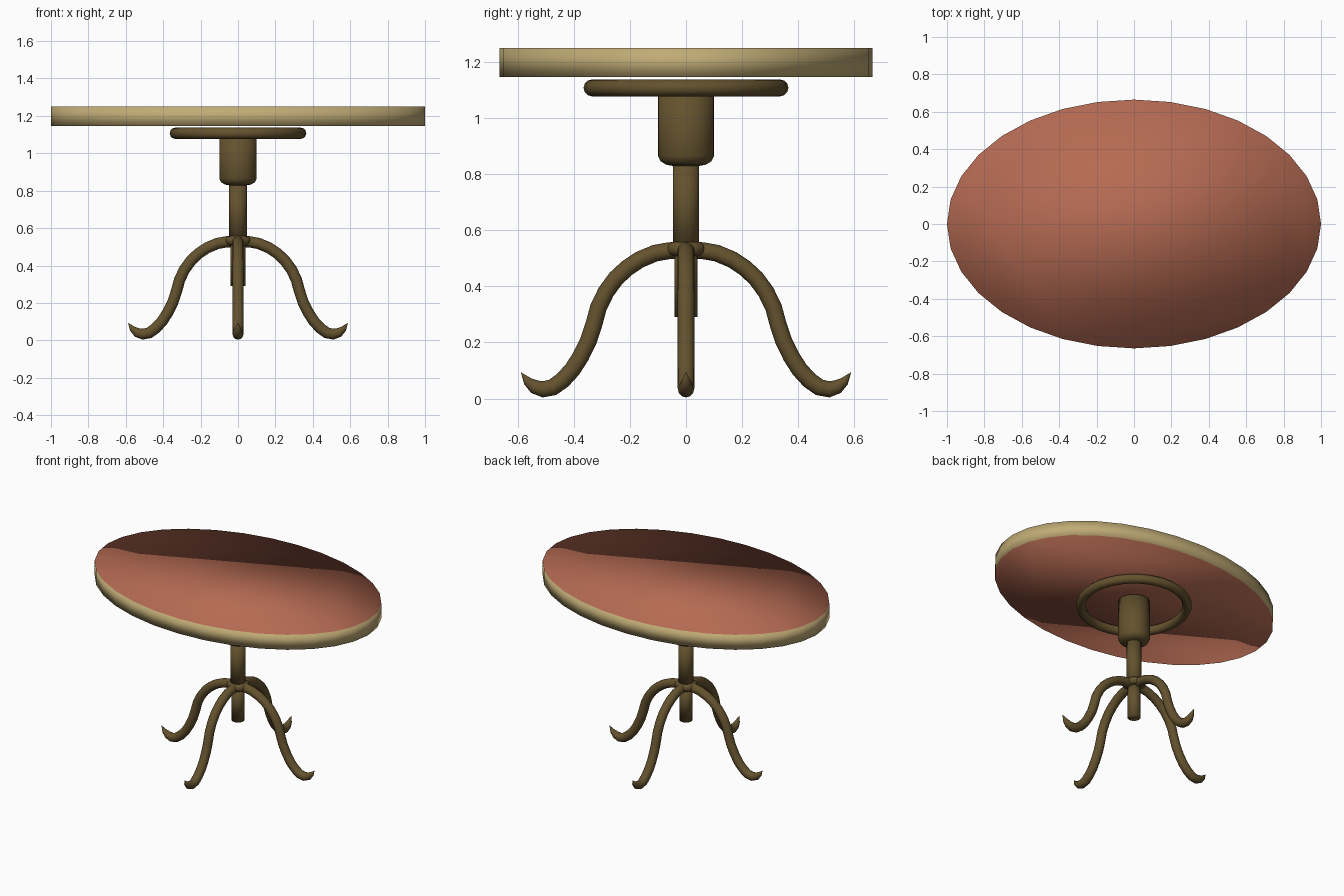
import bpy, bmesh, math
from mathutils import Vector

if "Cube" in bpy.data.objects:
    bpy.data.objects.remove(bpy.data.objects["Cube"])


def material(name, rgb):
    m = bpy.data.materials.new(name)
    m.diffuse_color = (*rgb, 1)
    m.use_nodes = True
    m.node_tree.nodes["Principled BSDF"].inputs["Base Color"].default_value = m.diffuse_color
    return m


BRONZE = material("dark bronze", (0.127, 0.084, 0.027))
TAN = material("tan edge", (0.53, 0.41, 0.18))
TERRACOTTA = material("terracotta top", (0.46, 0.145, 0.085))


def finish(bm, name, *mats):
    bmesh.ops.remove_doubles(bm, verts=bm.verts, dist=1e-5)
    bmesh.ops.recalc_face_normals(bm, faces=bm.faces)
    for f in bm.faces:
        f.smooth = True
    me = bpy.data.meshes.new(name)
    bm.to_mesh(me)
    bm.free()
    for m in mats:
        me.materials.append(m)
    ob = bpy.data.objects.new(name, me)
    bpy.context.collection.objects.link(ob)
    return ob


def skin(bm, rings, closed=False):
    """Join successive rings of points with quads, capping open ends."""
    loops = [[bm.verts.new(p) for p in r] for r in rings]
    n = len(loops[0])
    pairs = list(zip(loops, loops[1:])) + ([(loops[-1], loops[0])] if closed else [])
    for a, b in pairs:
        for i in range(n):
            j = (i + 1) % n
            bm.faces.new((a[i], a[j], b[j], b[i]))
    if not closed:
        bm.faces.new(loops[0])
        bm.faces.new(loops[-1])


def lathe(name, profile, mat, sides=32, closed=False):
    bm = bmesh.new()
    rings = [[(r * math.cos(2 * math.pi * i / sides), r * math.sin(2 * math.pi * i / sides), z)
              for i in range(sides)] for r, z in profile]
    skin(bm, rings, closed)
    return finish(bm, name, mat)


def ring(name, major, minor, z, mat, tube_sides=12):
    prof = [(major + minor * math.cos(2 * math.pi * k / tube_sides),
             z + minor * math.sin(2 * math.pi * k / tube_sides)) for k in range(tube_sides)]
    return lathe(name, prof, mat, closed=True)


# oval tabletop: terracotta faces, tan rim, smooth all over
bm = bmesh.new()
bmesh.ops.create_cone(bm, cap_ends=True, segments=32, radius1=1, radius2=1, depth=0.104)
for v in bm.verts:
    v.co.y *= 0.665
    v.co.z += 1.197
for f in bm.faces:
    f.material_index = 1 if len(f.verts) > 4 else 0
finish(bm, "tabletop", TAN, TERRACOTTA)

# support ring under the top, and the post
ring("support_ring", 0.335, 0.03, 1.107, BRONZE)
lathe("collar", [(0.04, 0.828), (0.07, 0.833), (0.09, 0.845), (0.1, 0.865), (0.1, 1.13)], BRONZE)
lathe("upper_post", [(0.047, 0.52), (0.047, 0.85)], BRONZE)
lathe("lower_post", [(0.041, 0.29), (0.041, 0.54)], BRONZE)
ring("leg_joint", 0.046, 0.025, 0.533, BRONZE)

# curved leg path: distance out, height, tube radius
PATH = [(0.0, 0.528, .03), (0.06, 0.527, .03), (0.11, 0.518, .03), (0.165, 0.495, .03),
        (0.21, 0.465, .03), (0.25, 0.428, .03), (0.285, 0.38, .03), (0.312, 0.325, .03),
        (0.328, 0.265, .03), (0.348, 0.205, .03), (0.375, 0.15, .03), (0.405, 0.103, .03),
        (0.44, 0.065, .03), (0.475, 0.04, .03), (0.51, 0.033, .029), (0.54, 0.042, .025),
        (0.565, 0.062, .016), (0.587, 0.092, .001)]


def leg(name, angle, sides=12):
    out = Vector((math.cos(angle), math.sin(angle), 0))
    side = Vector((-out.y, out.x, 0))
    up = Vector((0, 0, 1))
    pts = [out * r + up * z for r, z, _ in PATH]
    rings = []
    for i, (p, (_, _, rad)) in enumerate(zip(pts, PATH)):
        t = (pts[min(i + 1, len(pts) - 1)] - pts[max(i - 1, 0)]).normalized()
        nrm = t.cross(side)
        rings.append([p + rad * (side * math.cos(2 * math.pi * k / sides)
                                 + nrm * math.sin(2 * math.pi * k / sides)) for k in range(sides)])
    bm = bmesh.new()
    skin(bm, rings)
    return finish(bm, name, BRONZE)


for k, name in enumerate(("right_leg", "back_leg", "left_leg", "front_leg")):
    leg(name, k * math.pi / 2)
